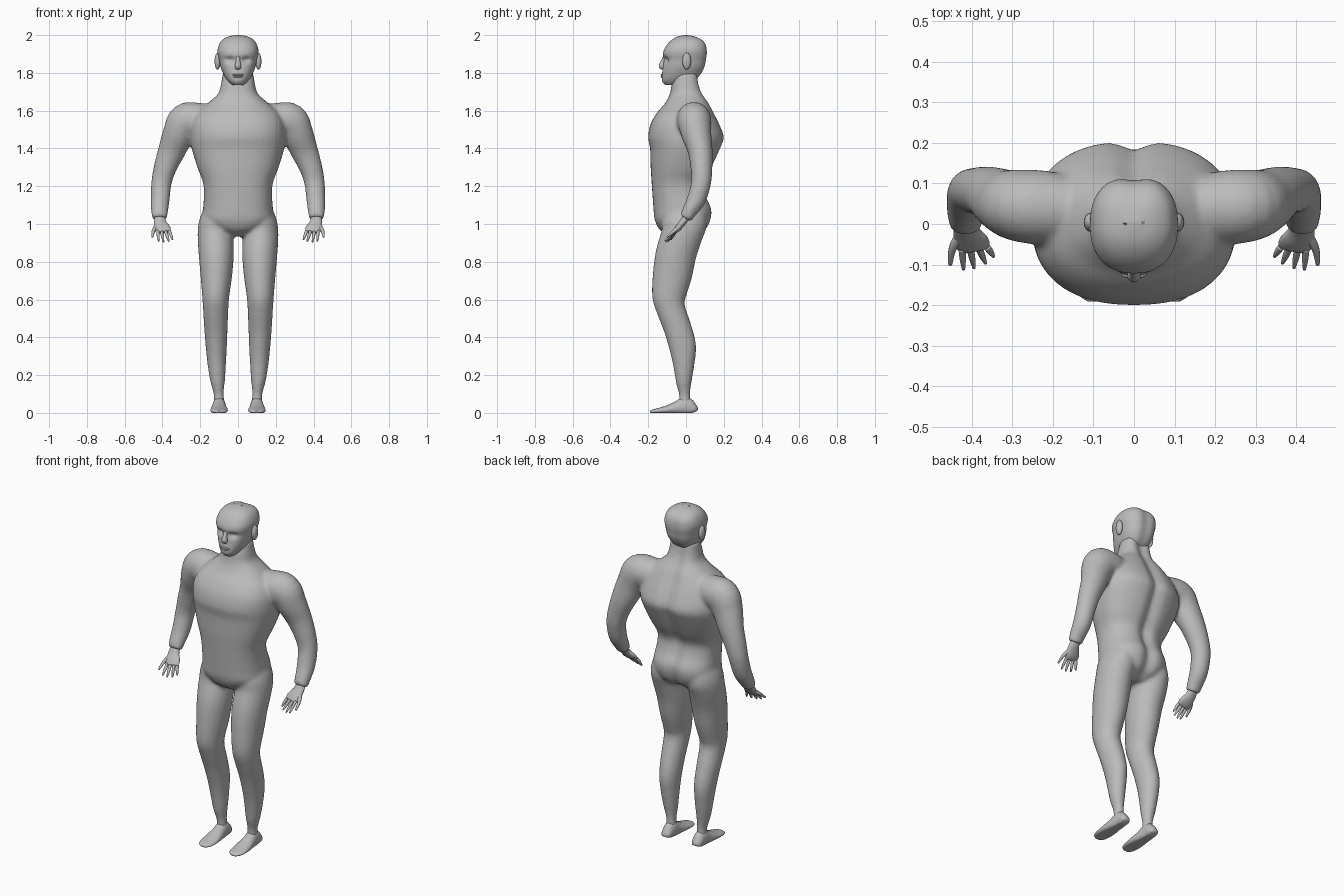
import bpy, bmesh, math
from mathutils import Vector

if "Cube" in bpy.data.objects:
    bpy.data.objects.remove(bpy.data.objects["Cube"])

grey = bpy.data.materials.new("plain grey")
grey.diffuse_color = (0.5, 0.5, 0.5, 1)
grey.use_nodes = True
grey.node_tree.nodes["Principled BSDF"].inputs["Base Color"].default_value = grey.diffuse_color
X, Y = Vector((1, 0, 0)), Vector((0, 1, 0))


def spline(rows, n=4):
    """Catmull-Rom interpolation of rows of numbers."""
    out = []
    for i in range(len(rows) - 1):
        a, b = rows[max(i - 1, 0)], rows[i]
        c, d = rows[i + 1], rows[min(i + 2, len(rows) - 1)]
        for k in range(n):
            t = k / n
            out.append([0.5 * (2 * q + (r - p) * t + (2 * p - 5 * q + 4 * r - s) * t * t
                               + (3 * q - p - 3 * r + s) * t ** 3)
                        for p, q, r, s in zip(a, b, c, d)])
    out.append(list(rows[-1]))
    return out


def loft(bm, rings):
    loops = [[bm.verts.new(p) for p in r] for r in rings]
    n = len(loops[0])
    for a, b in zip(loops, loops[1:]):
        for i in range(n):
            j = (i + 1) % n
            bm.faces.new((a[i], a[j], b[j], b[i]))
    bm.faces.new(loops[0][::-1])
    bm.faces.new(loops[-1])


def trunk(bm, rows, power, groove, shape=None, seg=64):
    """Horizontal rings from (height, half width, front y, back y)."""
    rings = []
    for z, hw, yf, yb in spline(rows):
        ring = []
        for i in range(seg):
            a = 2 * math.pi * i / seg
            c, s = math.cos(a), math.sin(a)
            x = hw * math.copysign(abs(c) ** (2 / power), c)
            y = (yf + yb) / 2 + (yb - yf) / 2 * math.copysign(abs(s) ** (2 / power), s)
            if s > 0:
                y -= groove * math.exp(-(x / 0.035) ** 2)
            elif shape:
                y += shape(x, z)
            ring.append((x, y, z))
        rings.append(ring)
    loft(bm, rings)


def tube(bm, rows, ref, side=1, seg=24, floor=False):
    """Rings across a path of (x, y, z, radius across, radius along ref)."""
    rows = spline(rows)
    pts = [Vector(r[:3]) for r in rows]
    rings = []
    for i, r in enumerate(rows):
        t = (pts[min(i + 1, len(pts) - 1)] - pts[max(i - 1, 0)]).normalized()
        v = (ref - t * ref.dot(t)).normalized()
        u = t.cross(v)
        ring = []
        for k in range(seg):
            a = 2 * math.pi * k / seg
            p = pts[i] + u * r[3] * math.cos(a) + v * r[4] * math.sin(a)
            ring.append((p.x * side, p.y, max(p.z, 0) if floor else p.z))
        rings.append(ring)
    loft(bm, rings)


def ball(bm, centre, size):
    vs = bmesh.ops.create_uvsphere(bm, u_segments=16, v_segments=10, radius=1)["verts"]
    for v in vs:
        v.co = Vector(centre) + Vector([a * b for a, b in zip(v.co, size)])


def finish(name, bm):
    bmesh.ops.recalc_face_normals(bm, faces=bm.faces)
    me = bpy.data.meshes.new(name)
    bm.to_mesh(me)
    bm.free()
    me.materials.append(grey)
    for p in me.polygons:
        p.use_smooth = True
    ob = bpy.data.objects.new(name, me)
    bpy.context.collection.objects.link(ob)
    return ob


torso = [(.935, .06, -.09, .06), (.97, .13, -.14, .11), (1.02, .185, -.165, .135),
         (1.08, .185, -.172, .14), (1.15, .18, -.177, .11), (1.22, .185, -.182, .10),
         (1.3, .215, -.187, .14), (1.4, .245, -.19, .185), (1.46, .252, -.2, .205),
         (1.53, .245, -.187, .18), (1.59, .215, -.153, .15), (1.64, .16, -.11, .125),
         (1.69, .105, -.085, .095), (1.74, .09, -.076, .078), (1.8, .08, -.06, .07)]
arm = [(.12, .04, 1.55, .08, .07), (.21, .04, 1.552, .09, .09), (.275, .045, 1.54, .1, .09),
       (.315, .055, 1.475, .085, .08), (.35, .075, 1.39, .073, .066), (.385, .082, 1.3, .061, .058),
       (.405, .08, 1.22, .054, .053), (.412, .055, 1.13, .05, .05),
       (.415, .02, 1.07, .045, .04), (.415, -.002, 1.03, .04, .033)]
leg = [(.105, 0, 1.06, .08, .11), (.116, -.01, 1.0, .092, .12), (.12, -.023, .94, .094, .11),
       (.115, -.053, .84, .093, .108), (.115, -.072, .73, .084, .104), (.118, -.09, .62, .072, .09),
       (.118, -.08, .55, .067, .077), (.117, -.045, .45, .062, .074), (.115, -.018, .35, .056, .072),
       (.112, -.012, .25, .048, .056), (.108, -.012, .17, .039, .043),
       (.102, -.008, .1, .027, .03), (.1, -.005, .04, .03, .032)]

# Body: torso, arms and legs fused into one smooth skin
bm = bmesh.new()
trunk(bm, torso, 2.35, 0.024)
for s in (1, -1):
    tube(bm, arm, Y, s, 32)
    tube(bm, leg, Y, s, 32)
body = finish("body", bm)
rm = body.modifiers.new("fuse", "REMESH")
rm.mode = "VOXEL"
rm.voxel_size = 0.01
rm.use_smooth_shade = True
sm = body.modifiers.new("soften", "SMOOTH")
sm.factor = 0.5
sm.iterations = 6

# Head with sunken eye sockets
head = [(1.735, .03, -.11, -.02), (1.755, .052, -.126, .04), (1.785, .073, -.128, .08),
        (1.83, .092, -.122, .105), (1.87, .1, -.119, .113), (1.895, .106, -.122, .117),
        (1.92, .108, -.117, .117), (1.95, .1, -.1, .111), (1.975, .083, -.075, .092),
        (1.992, .052, -.045, .058), (2.0, .015, -.01, .02)]


def sockets(x, z):
    return 0.018 * math.exp(-((abs(x) - .042) / .022) ** 2 - ((z - 1.868) / .016) ** 2)


bm = bmesh.new()
trunk(bm, head, 2.35, 0.01, sockets)
finish("head", bm)

# Nose and lips
bm = bmesh.new()
tube(bm, [(0, -.112, 1.89, .008, .01), (0, -.122, 1.86, .012, .012),
          (0, -.127, 1.835, .017, .017), (0, -.122, 1.822, .008, .014)], X, 1, 12)
finish("nose", bm)
bm = bmesh.new()
ball(bm, (0, -.122, 1.79), (.032, .013, .005))
ball(bm, (0, -.122, 1.78), (.027, .012, .006))
finish("lips", bm)

fingers = [((.363, -.056, .962), (.346, -.08, .917)), ((.383, -.058, .96), (.366, -.097, .908)),
           ((.404, -.06, .96), (.394, -.108, .905)), ((.424, -.06, .962), (.42, -.112, .91))]
foot = [(.052, .018, .018), (.042, .03, .045), (.0, .034, .085), (-.04, .038, .066),
        (-.09, .045, .043), (-.14, .045, .027), (-.175, .035, .018), (-.19, .015, .01)]

for s, label in ((1, "left"), (-1, "right")):
    # Ear
    bm = bmesh.new()
    ball(bm, (.108 * s, .004, 1.862), (.016, .023, .045))
    finish(label + "_ear", bm)
    # Hand: palm, four fingers and an outward thumb
    bm = bmesh.new()
    tube(bm, [(.415, .005, 1.04, .02, .027), (.412, -.02, 1.005, .018, .034),
              (.4, -.045, .975, .016, .043), (.394, -.062, .958, .01, .038)], X, s)
    for a, b in fingers:
        mid = [(p + q) / 2 for p, q in zip(a, b)]
        tube(bm, [(*a, .009, .009), (*mid, .008, .008), (*b, .004, .004)], X, s, 10)
    tube(bm, [(.425, -.025, .995, .012, .014), (.447, -.06, .965, .01, .01),
              (.453, -.1, .932, .005, .005)], X, s, 10)
    finish(label + "_hand", bm)
    # Foot with a flat sole
    bm = bmesh.new()
    tube(bm, [(.1, y, h * .4, h * .6, w) for y, w, h in foot], X, s, 24, True)
    finish(label + "_foot", bm)
